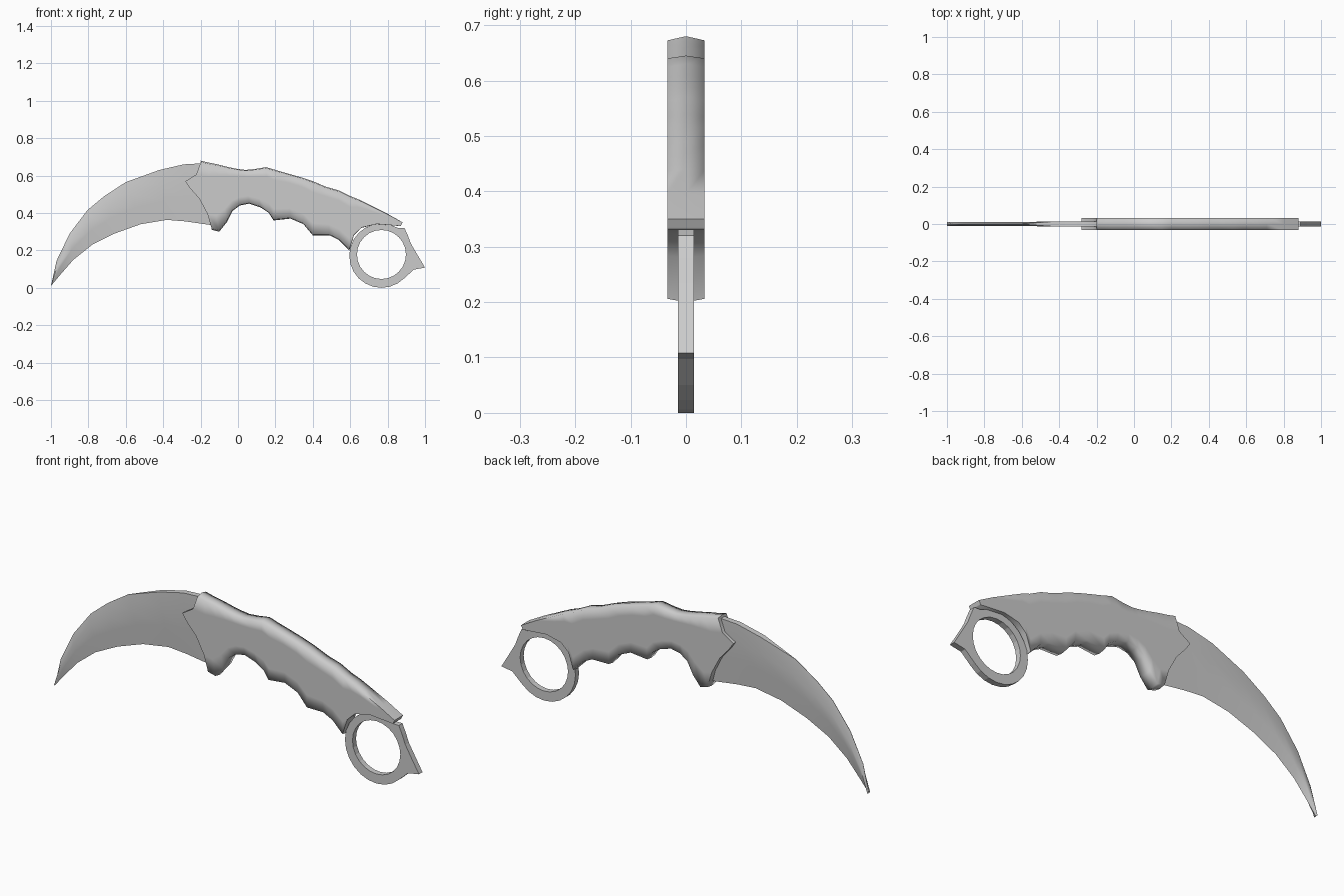
import bpy
import bmesh
import math
from mathutils import Vector

# Remove the default object
default_cube = bpy.data.objects.get("Cube")
if default_cube:
    bpy.data.objects.remove(default_cube, do_unlink=True)

# Single steel grey used on every part
steel = bpy.data.materials.new("steel_grey")
steel.use_nodes = True
steel.diffuse_color = (0.6, 0.6, 0.6, 1)
shader = next(n for n in steel.node_tree.nodes if n.type == "BSDF_PRINCIPLED")
shader.inputs["Base Color"].default_value = steel.diffuse_color


def finish(name, bm, smooth_angle=None):
    """Clean the mesh, turn it into an object and shade it."""
    bmesh.ops.remove_doubles(bm, verts=bm.verts, dist=0.0004)
    bmesh.ops.recalc_face_normals(bm, faces=bm.faces)
    mesh = bpy.data.meshes.new(name)
    bm.to_mesh(mesh)
    bm.free()
    mesh.materials.append(steel)
    part = bpy.data.objects.new(name, mesh)
    bpy.context.collection.objects.link(part)
    if smooth_angle:
        bpy.ops.object.select_all(action="DESELECT")
        part.select_set(True)
        bpy.context.view_layer.objects.active = part
        bpy.ops.object.shade_smooth_by_angle(angle=math.radians(smooth_angle))
    return part


def loft(name, stations, section, smooth_angle):
    """Skin closed sections; each station is (upper x, z, lower x, z) in hundredths.

    section(i) yields rows (fraction from upper to lower, half width, x shift).
    """
    bm = bmesh.new()
    loops = []
    for i, (ux, uz, lx, lz) in enumerate(stations):
        upper = Vector((ux, 0, uz)) / 100
        lower = Vector((lx, 0, lz)) / 100
        rows = section(i)
        near = [upper.lerp(lower, v) + Vector((dx, -w, 0)) for v, w, dx in rows]
        far = [Vector((p.x, -p.y, p.z)) for p in reversed(near)]
        loops.append([bm.verts.new(p) for p in near + far])
    count = len(loops[0])
    for a, b in zip(loops, loops[1:]):
        for j in range(count):
            k = (j + 1) % count
            bm.faces.new((a[j], a[k], b[k], b[j]))
    for end in (loops[0], loops[-1]):
        for j in range(count // 2 - 1):
            bm.faces.new((end[j], end[j + 1], end[count - 2 - j], end[count - 1 - j]))
    return finish(name, bm, smooth_angle)


# Curved blade: flat spine by the handle, sharpened spine towards the tip
blade_stations = [
    (-100, 1, -100, 1), (-97, 14.5, -95, 7), (-90, 29, -88, 15),
    (-80.5, 41.5, -78, 23), (-71.5, 49, -66, 29), (-60, 56.5, -52, 34),
    (-42, 63, -38, 36.3), (-29, 66, -28, 35.5), (-20, 66.5, -14, 33.5),
    (-12, 62, -8, 36)]


def blade_section(i):
    spine = 0.014 if i > 5 else 0.001
    ridge = 0.014 if i > 5 else 0.011
    return [(0, spine, 0), (0.3, ridge, 0), (0.6, ridge * 0.6, 0), (1, 0, 0)]


loft("blade", blade_stations, blade_section, 40)

# Finger-grooved handle with a guard nose swelling at the front
handle_stations = [
    (-20, 68, -14, 31), (-16, 67, -10, 30), (-11, 66, -6, 35), (-5, 64.5, -3, 41),
    (0, 63.5, 1, 44), (4, 63, 6, 45), (9, 63.5, 12, 43), (15, 64.5, 16.5, 40),
    (20, 63, 19, 36), (27, 61, 28, 37), (34, 59, 35, 34), (40, 57, 40, 28),
    (47, 54, 49, 28), (54, 52, 54, 25.5), (60, 49, 59.5, 20), (65, 47, 62, 28),
    (71, 44, 66, 32), (80, 39.5, 74, 34), (88, 35, 87, 33)]
handle_rows = [(0, 0), (0.02, 0), (0.2, 0.035), (0.3, 0.1), (0.4, 0.08),
               (0.55, 0.04), (0.77, 0.01), (0.98, 0), (1, 0)]


def handle_section(i):
    reach = {0: 1, 1: 0.35}.get(i, 0)
    return [(v, 0 if v in (0, 1) else 0.033, -nose * reach) for v, nose in handle_rows]


loft("handle", handle_stations, handle_section, 85)

# Finger ring with a pointed spur on its rear
SIDES = 24
spur = {3: (0.89, 0.32), 2: (0.908, 0.28), 1: (0.925, 0.235),
        0: (0.96, 0.175), SIDES - 1: (1, 0.108), SIDES - 2: (0.94, 0.097)}
bm = bmesh.new()
rings = []
for i in range(SIDES):
    angle = math.tau * i / SIDES
    c, s = math.cos(angle), math.sin(angle)
    inner = (0.767 + 0.131 * c, 0.178 + 0.131 * s)
    outer = spur.get(i, (0.767 + 0.172 * c, 0.172 + 0.172 * s))
    corners = ((inner, -1), (outer, -1), (outer, 1), (inner, 1))
    rings.append([bm.verts.new((p[0], 0.014 * side, p[1])) for p, side in corners])
for i, a in enumerate(rings):
    b = rings[(i + 1) % SIDES]
    for j in range(4):
        k = (j + 1) % 4
        bm.faces.new((a[j], a[k], b[k], b[j]))
finish("finger_ring", bm)
